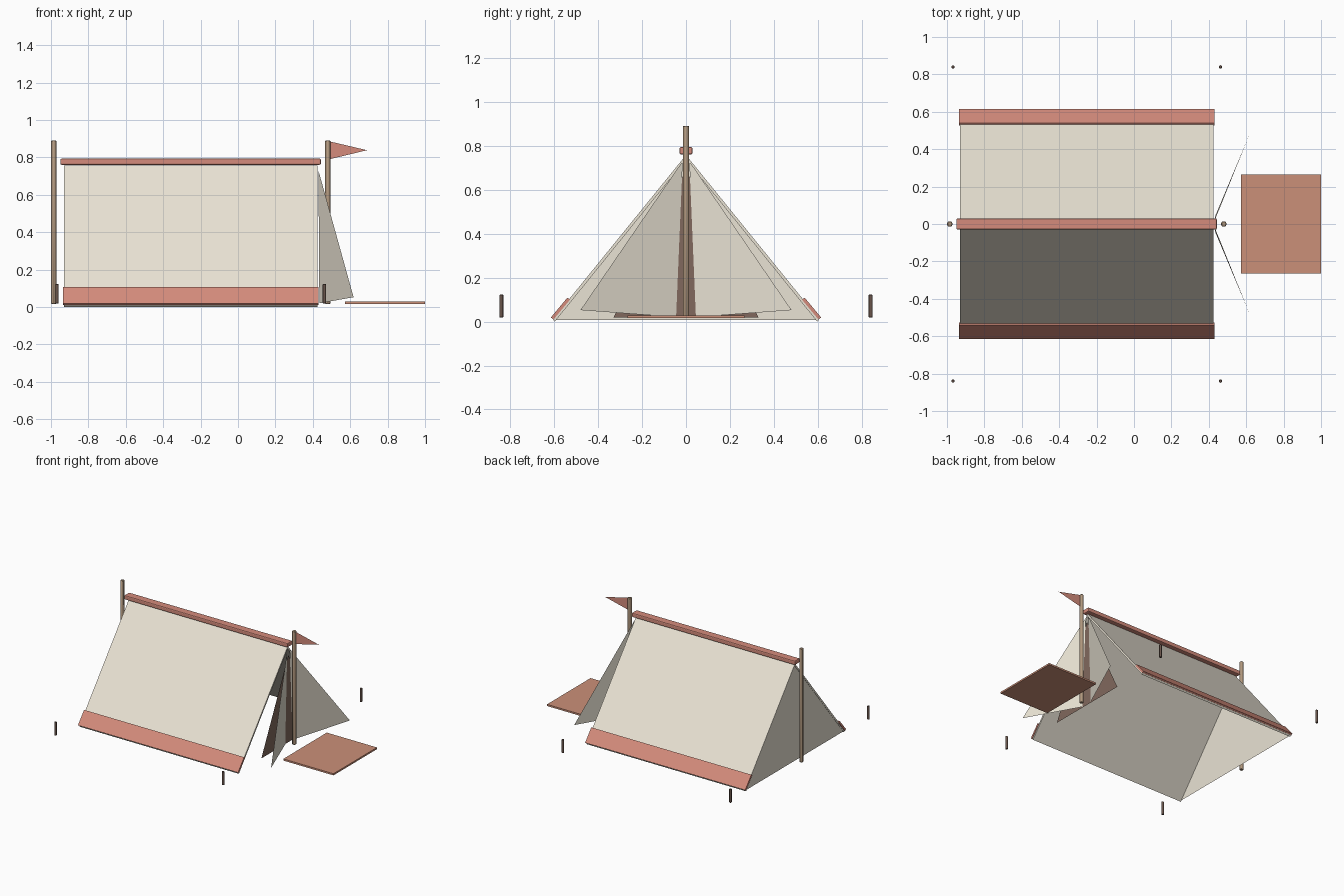
import bpy, bmesh
from mathutils import Vector

if "Cube" in bpy.data.objects:
    bpy.data.objects.remove(bpy.data.objects["Cube"])


def material(name, rgb):
    m = bpy.data.materials.new(name)
    m.diffuse_color = (*rgb, 1)
    m.use_nodes = True
    m.node_tree.nodes["Principled BSDF"].inputs["Base Color"].default_value = m.diffuse_color
    return m


CANVAS = material("canvas", (0.82, 0.77, 0.66))
RED = material("faded_red", (0.66, 0.26, 0.20))
WOOD = material("wood", (0.42, 0.30, 0.20))
DARK = material("dark_opening", (0.22, 0.14, 0.11))
PEG = material("peg_brown", (0.14, 0.09, 0.07))
RUG = material("rug", (0.60, 0.28, 0.19))


def add(name, bm, mat):
    me = bpy.data.meshes.new(name)
    bmesh.ops.recalc_face_normals(bm, faces=bm.faces)
    bm.to_mesh(me)
    bm.free()
    me.materials.append(mat)
    ob = bpy.data.objects.new(name, me)
    bpy.context.collection.objects.link(ob)
    return ob


def sheet(name, pts, mat):
    bm = bmesh.new()
    bm.faces.new([bm.verts.new(p) for p in pts])
    return add(name, bm, mat)


def prism(name, profile, x0, x1, mat):
    """Extrude a (y, z) profile along x."""
    bm = bmesh.new()
    f = bm.faces.new([bm.verts.new((x0, y, z)) for y, z in profile])
    ext = bmesh.ops.extrude_face_region(bm, geom=[f])["geom"]
    bmesh.ops.translate(bm, vec=(x1 - x0, 0, 0),
                        verts=[v for v in ext if isinstance(v, bmesh.types.BMVert)])
    return add(name, bm, mat)


def box(name, lo, hi, mat, bevel=0):
    ob = prism(name, [(lo[1], lo[2]), (hi[1], lo[2]), (hi[1], hi[2]), (lo[1], hi[2])],
               lo[0], hi[0], mat)
    if bevel:
        b = ob.modifiers.new("bevel", "BEVEL")
        b.width, b.segments = bevel, 2
    return ob


def rod(name, x, y, z0, z1, r, mat):
    bpy.ops.mesh.primitive_cylinder_add(vertices=12, radius=r, depth=z1 - z0,
                                        location=(x, y, (z0 + z1) / 2))
    ob = bpy.context.object
    ob.name = name
    ob.data.materials.append(mat)
    b = ob.modifiers.new("bevel", "BEVEL")
    b.width, b.segments = r * 0.25, 1
    bpy.ops.object.shade_smooth_by_angle()
    return ob


# sloping walls, hems and open door flaps on both sides
for s, side in ((-1, "left"), (1, "right")):
    prism(side + "_wall", [(0, 0.757), (s * 0.606, 0.01), (s * 0.596, 0.0), (0, 0.737)],
          -0.93, 0.425, CANVAS)
    prism(side + "_hem", [(s * 0.54, 0.108), (s * 0.615, 0.018), (s * 0.602, 0.01),
                          (s * 0.527, 0.10)], -0.935, 0.43, RED)
    sheet(side + "_door_flap", [(0.43, s * 0.015, 0.73), (0.435, s * 0.045, 0.02),
                                (0.618, s * 0.48, 0.052)], CANVAS)

# back panel and dark doorway panel
sheet("back_panel", [(-0.928, -0.598, 0.008), (-0.928, 0.598, 0.008), (-0.928, 0, 0.745)], CANVAS)
sheet("doorway_panel", [(0.43, -0.33, 0.018), (0.43, 0.33, 0.018), (0.43, 0, 0.69)], DARK)

# ridge beam and poles
box("ridge_beam", (-0.95, -0.03, 0.76), (0.443, 0.03, 0.793), RED, 0.007)
rod("back_pole", -0.985, 0, 0.015, 0.89, 0.015, WOOD)
rod("front_pole", 0.48, 0, 0.015, 0.89, 0.015, WOOD)

# pennant and entrance rug
sheet("pennant", [(0.49, 0, 0.885), (0.49, 0, 0.79), (0.69, 0, 0.838)], RED)
box("entrance_rug", (0.572, -0.265, 0.015), (1.0, 0.265, 0.028), RUG)

# ground pegs
for x in (-0.968, 0.462):
    for y in (-0.84, 0.84):
        rod("ground_peg", x, y, 0.018, 0.122, 0.009, PEG)
